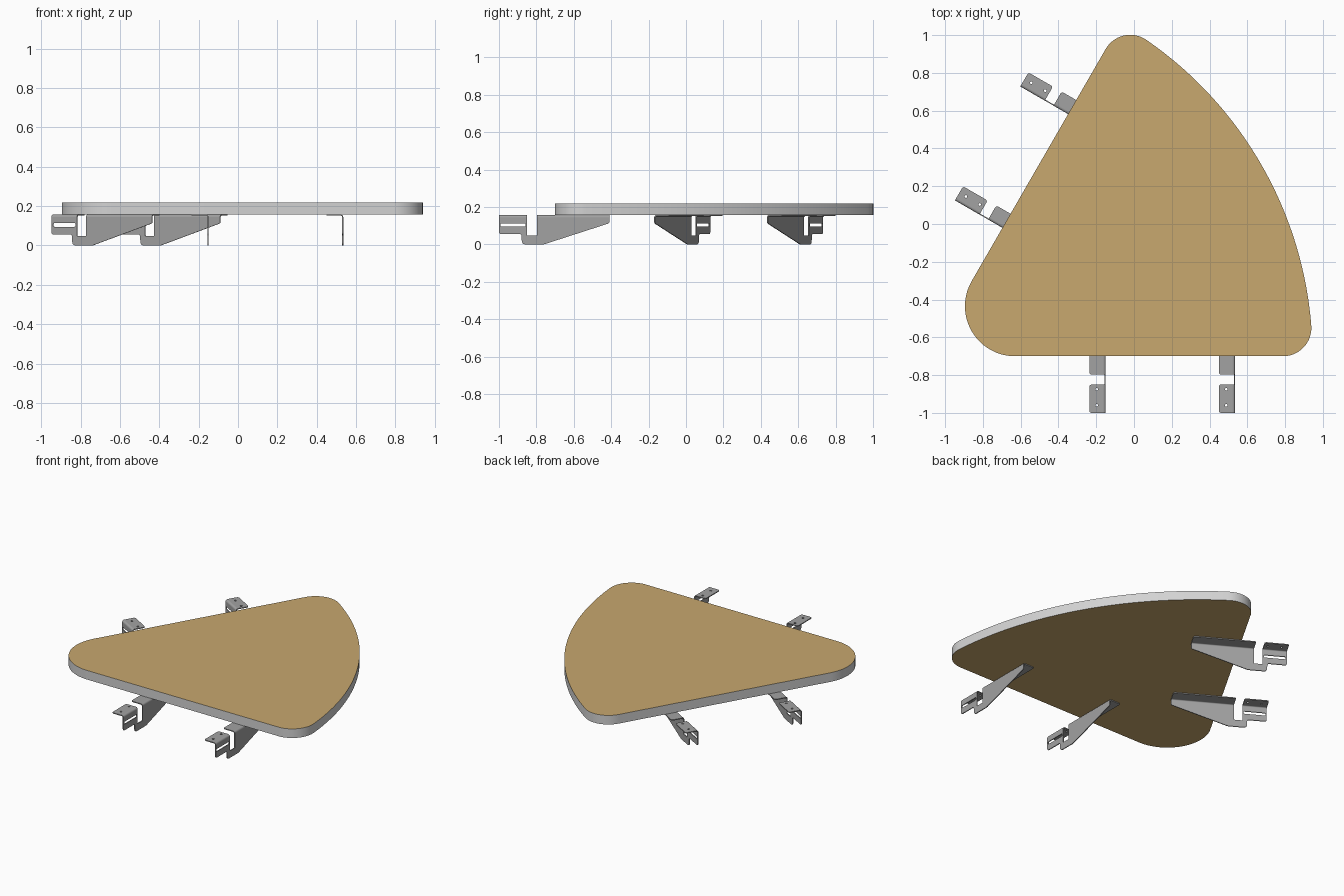
import bpy, bmesh, math
from mathutils import Matrix, Vector

if "Cube" in bpy.data.objects:
    bpy.data.objects.remove(bpy.data.objects["Cube"])

def material(name, rgb):
    m = bpy.data.materials.new(name)
    m.diffuse_color = (*rgb, 1)
    m.use_nodes = True
    m.node_tree.nodes["Principled BSDF"].inputs["Base Color"].default_value = m.diffuse_color
    return m

WOOD = material("tan wood", (0.578, 0.392, 0.156))
EDGE = material("light grey edging", (0.65, 0.65, 0.65))
STEEL = material("grey steel", (0.36, 0.36, 0.36))

def arc(cx, cy, r, a0, a1, n):
    """Points on an arc, angles in degrees."""
    return [(cx + r * math.cos(math.radians(a0 + (a1 - a0) * i / n)),
             cy + r * math.sin(math.radians(a0 + (a1 - a0) * i / n))) for i in range(n + 1)]

def rounded(corners, n=5):
    """Polygon from (x, y, radius) corners, with filleted corners."""
    out = []
    for i, (x, y, r) in enumerate(corners):
        p = Vector((x, y))
        if r == 0:
            out.append((x, y))
            continue
        a = (Vector(corners[i - 1][:2]) - p).normalized()
        b = (Vector(corners[(i + 1) % len(corners)][:2]) - p).normalized()
        half = a.angle(b) / 2
        s, e = p + a * r / math.tan(half), p + b * r / math.tan(half)
        c = p + (a + b).normalized() * r / math.sin(half)
        for k in range(n + 1):
            d = (s - c).lerp(e - c, k / n).normalized() * r
            out.append(tuple(c + d))
    return out

def add_sheet(bm, loops, thickness, matrix):
    """Add a flat sheet (first loop outline, the rest holes) to bm."""
    cu = bpy.data.curves.new("sheet", 'CURVE')
    cu.dimensions, cu.fill_mode, cu.extrude = '2D', 'BOTH', thickness / 2
    for pts in loops:
        sp = cu.splines.new('POLY')
        sp.points.add(len(pts) - 1)
        for q, p in zip(sp.points, pts):
            q.co = (p[0], p[1], 0, 1)
        sp.use_cyclic_u = True
    ob = bpy.data.objects.new("sheet", cu)
    bpy.context.collection.objects.link(ob)
    bpy.context.view_layer.update()
    me = bpy.data.meshes.new_from_object(ob.evaluated_get(bpy.context.evaluated_depsgraph_get()))
    me.transform(matrix)
    bm.from_mesh(me)
    bpy.data.objects.remove(ob)
    bpy.data.curves.remove(cu)
    bpy.data.meshes.remove(me)

def finish(bm, name, mats):
    bmesh.ops.remove_doubles(bm, verts=bm.verts, dist=1e-5)
    bmesh.ops.recalc_face_normals(bm, faces=bm.faces)
    me = bpy.data.meshes.new(name)
    for f in bm.faces:
        f.material_index = 1 if len(mats) > 1 and abs(f.normal.z) < 0.5 else 0
    bm.to_mesh(me)
    bm.free()
    for m in mats:
        me.materials.append(m)
    ob = bpy.data.objects.new(name, me)
    bpy.context.collection.objects.link(ob)
    return ob

# Table top: 60 degree sector with filleted corners, edging on the sides
BOTTOM, TOP = 0.157, 0.218
AX, AY, R, rf, rb = -1.089, -0.70, 2.034, 0.15, 0.265
t = math.degrees(math.asin(rf / (R - rf)))
def fillet_centre(a):
    return (AX + (R - rf) * math.cos(math.radians(a)), AY + (R - rf) * math.sin(math.radians(a)))
outline = (arc(*fillet_centre(t), rf, -90, t, 20)
           + arc(AX, AY, R, t, 60 - t, 64)[1:-1]
           + arc(*fillet_centre(60 - t), rf, 60 - t, 150, 20)
           + arc(AX + rb / math.tan(math.radians(30)), AY + rb, rb, 150, 270, 28))
bm = bmesh.new()
base = bm.faces.new([bm.verts.new((x, y, BOTTOM)) for x, y in outline])
ext = bmesh.ops.extrude_face_region(bm, geom=[base], use_keep_orig=True)
for v in [g for g in ext["geom"] if isinstance(g, bmesh.types.BMVert)]:
    v.co.z = TOP
finish(bm, "table_top", [WOOD, EDGE])

# Bracket: bent sheet steel, local x inward, local y towards the flange
T, BEND, WIDTH, LENGTH = 0.006, 0.013, 0.086, 0.59
N0, N1 = 0.15, 0.203          # notch
ZB = BOTTOM - BEND

def bracket(name, x, y, angle):
    bm = bmesh.new()
    # Upright plate with notch and slot
    plate = rounded([(0, ZB, 0), (0, 0.055, 0.012), (0.12, 0.055, 0.01), (0.123, 0, 0.018),
                     (0.24, 0, 0.03), (LENGTH, 0.113, 0.01), (LENGTH, ZB, 0), (N1, ZB, 0),
                     (N1, 0.047, 0.004), (N0, 0.047, 0.004), (N0, ZB, 0)])
    slot = rounded([(0.008, 0.095, 0.006), (0.142, 0.095, 0.006),
                    (0.142, 0.113, 0.006), (0.008, 0.113, 0.006)])
    add_sheet(bm, [plate, slot], T,
              Matrix.Translation((0, T / 2, 0)) @ Matrix.Rotation(math.pi / 2, 4, 'X'))
    # Flanges and bends either side of the notch
    to_profile = Matrix(((0, 0, 1, 0), (1, 0, 0, 0), (0, 1, 0, 0), (0, 0, 0, 1)))
    ring = arc(BEND, ZB, BEND, 90, 180, 6) + arc(BEND, ZB, BEND - T, 180, 90, 6)
    for u0, u1, holes in ((0, N0, (0.04, 0.125)), (N1, LENGTH, ())):
        flange = rounded([(u0, BEND, 0), (u1, BEND, 0), (u1, WIDTH, 0.012), (u0, WIDTH, 0.012)])
        add_sheet(bm, [flange] + [arc(h, 0.047, 0.007, 0, 337.5, 15) for h in holes], T,
                  Matrix.Translation((0, 0, BOTTOM - T / 2)))
        add_sheet(bm, [ring], u1 - u0, Matrix.Translation(((u0 + u1) / 2, 0, 0)) @ to_profile)
    ob = finish(bm, name, [STEEL])
    ob.matrix_world = Matrix.Translation((x, y, 0)) @ Matrix.Rotation(math.radians(angle), 4, 'Z')

bracket("front_bracket_left", -0.15, -1.0, 90)
bracket("front_bracket_right", 0.535, -1.0, 90)
bracket("side_bracket_front", -0.948, 0.125, -30)
bracket("side_bracket_back", -0.602, 0.728, -30)

# Smooth curved sides, keep hard edges
for ob in bpy.context.scene.objects:
    ob.select_set(True)
    bpy.context.view_layer.objects.active = ob
bpy.ops.object.shade_smooth_by_angle(angle=math.radians(30))
